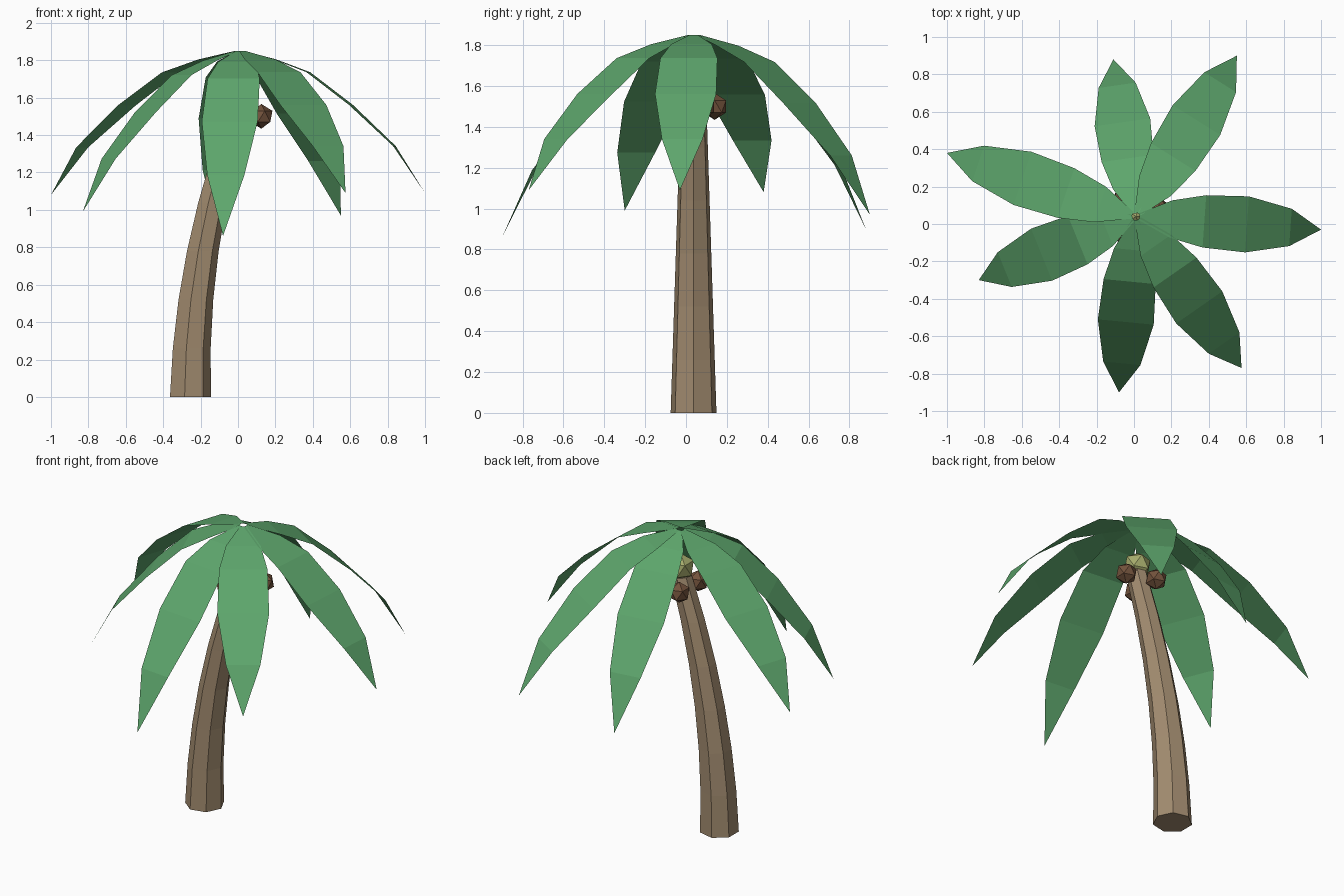
import bpy, bmesh, math
from mathutils import Vector

if "Cube" in bpy.data.objects:
    bpy.data.objects.remove(bpy.data.objects["Cube"])

CENTRE = Vector((0.01, 0.04, 0))


def material(name, rgb):
    m = bpy.data.materials.new(name)
    m.diffuse_color = (*rgb, 1)
    m.use_nodes = True
    m.node_tree.nodes["Principled BSDF"].inputs["Base Color"].default_value = m.diffuse_color
    return m


def finish(name, bm, mat):
    mesh = bpy.data.meshes.new(name)
    bm.to_mesh(mesh)
    bm.free()
    mesh.materials.append(mat)
    ob = bpy.data.objects.new(name, mesh)
    bpy.context.collection.objects.link(ob)
    return ob


bark = material("bark", (0.36, 0.26, 0.16))
leaf = material("leaf", (0.11, 0.38, 0.15))
shell = material("shell", (0.17, 0.085, 0.045))
bud_green = material("bud_green", (0.38, 0.41, 0.15))

# Trunk: seven-sided, tapered, leaning in a parabola
SIDES, STEPS, HEIGHT = 7, 6, 1.56
bm = bmesh.new()
rings = []
for i in range(STEPS + 1):
    t = i / STEPS
    r = 0.115 - 0.052 * t
    cx = -0.26 + 0.27 * t * t
    rings.append([bm.verts.new((cx + r * math.cos(a), 0.037 + r * math.sin(a), HEIGHT * t))
                  for a in (math.tau * k / SIDES for k in range(SIDES))])
for lo, hi in zip(rings, rings[1:]):
    for k in range(SIDES):
        n = (k + 1) % SIDES
        bm.faces.new((lo[k], lo[n], hi[n], hi[k]))
bm.faces.new(rings[0][::-1])
bm.faces.new(rings[-1])
finish("trunk", bm, bark)

# Fronds: thin drooping blades, (distance, drop, half width) along the length
PROFILE = [(0.02, 0, 0.02), (0.19, 0.06, 0.1), (0.37, 0.15, 0.14),
           (0.6, 0.38, 0.15), (0.835, 0.67, 0.1)]
TIPS = [(1.0, -0.03, 1.09), (0.55, 0.90, 0.97), (-0.11, 0.88, 0.90), (-1.0, 0.38, 1.08),
        (-0.83, -0.30, 0.99), (-0.08, -0.90, 0.86), (0.575, -0.77, 1.09)]
TOP = 1.85
for i, tip in enumerate(TIPS):
    bm = bmesh.new()
    reach = Vector((tip[0], tip[1], 0)) - CENTRE
    side = Vector((-reach.y, reach.x, 0)).normalized()
    rows = []
    for s, d, w in PROFILE:
        p = CENTRE + reach * s
        p.z = TOP - (TOP - tip[2]) * d
        rows.append((bm.verts.new(p - side * w), bm.verts.new(p + side * w)))
    for a, b in zip(rows, rows[1:]):
        bm.faces.new((a[0], b[0], b[1], a[1]))
    bm.faces.new((rows[-1][0], bm.verts.new(tip), rows[-1][1]))
    finish(f"frond_{i + 1}", bm, leaf)


# Bud and coconuts: faceted balls
def ball(name, loc, r, mat):
    bm = bmesh.new()
    bmesh.ops.create_icosphere(bm, subdivisions=1, radius=r)
    finish(name, bm, mat).location = loc


ball("crown_bud", (0.01, 0.04, 1.61), 0.085, bud_green)
for i, (x, y) in enumerate([(0.125, 0.08), (-0.05, 0.14), (-0.05, -0.05)]):
    ball(f"coconut_{i + 1}", (x, y, 1.5), 0.066, shell)
